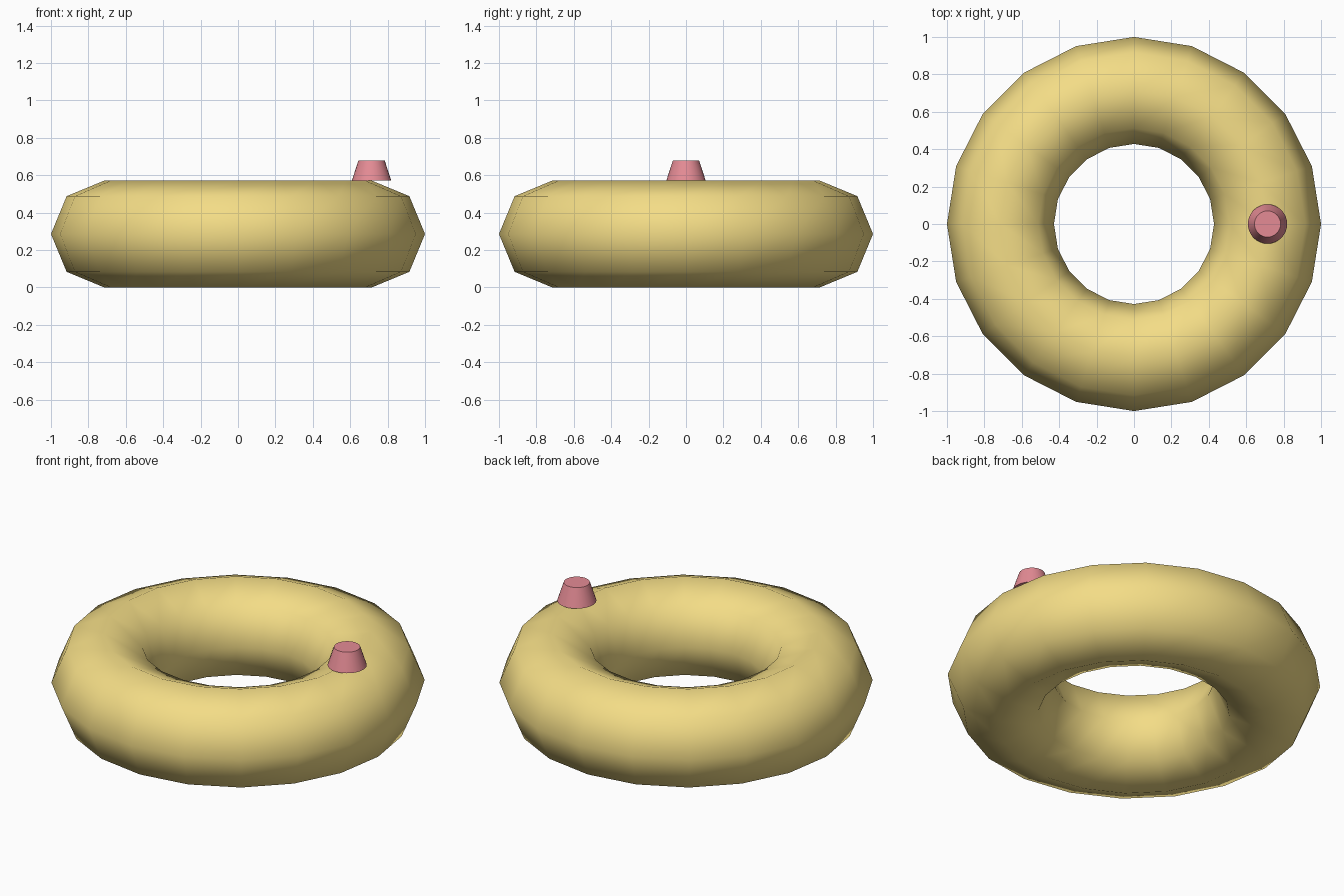
import bpy
import math

if "Cube" in bpy.data.objects:
    bpy.data.objects.remove(bpy.data.objects["Cube"])

MAJOR, MINOR = 0.714, 0.286


def paint(obj, name, color):
    mat = bpy.data.materials.new(name)
    mat.diffuse_color = (*color, 1)
    mat.use_nodes = True
    mat.node_tree.nodes["Principled BSDF"].inputs["Base Color"].default_value = mat.diffuse_color
    obj.data.materials.append(mat)


# Ring body: low-poly smooth-shaded torus resting on the ground
bpy.ops.mesh.primitive_torus_add(
    major_segments=20, minor_segments=8,
    major_radius=MAJOR, minor_radius=MINOR, location=(0, 0, MINOR))
ring = bpy.context.object
ring.name = "ring_body"
bpy.ops.object.shade_smooth()
paint(ring, "yellow", (0.9, 0.72, 0.24))

# Valve: tapered plug sitting on top of the ring at the right
HEIGHT = 0.108
bpy.ops.mesh.primitive_cone_add(
    vertices=32, radius1=0.105, radius2=0.07, depth=HEIGHT,
    location=(MAJOR, 0, 2 * MINOR + HEIGHT / 2))
valve = bpy.context.object
valve.name = "valve"
bpy.ops.object.shade_smooth_by_angle(angle=math.radians(30))
paint(valve, "red", (0.78, 0.26, 0.3))
